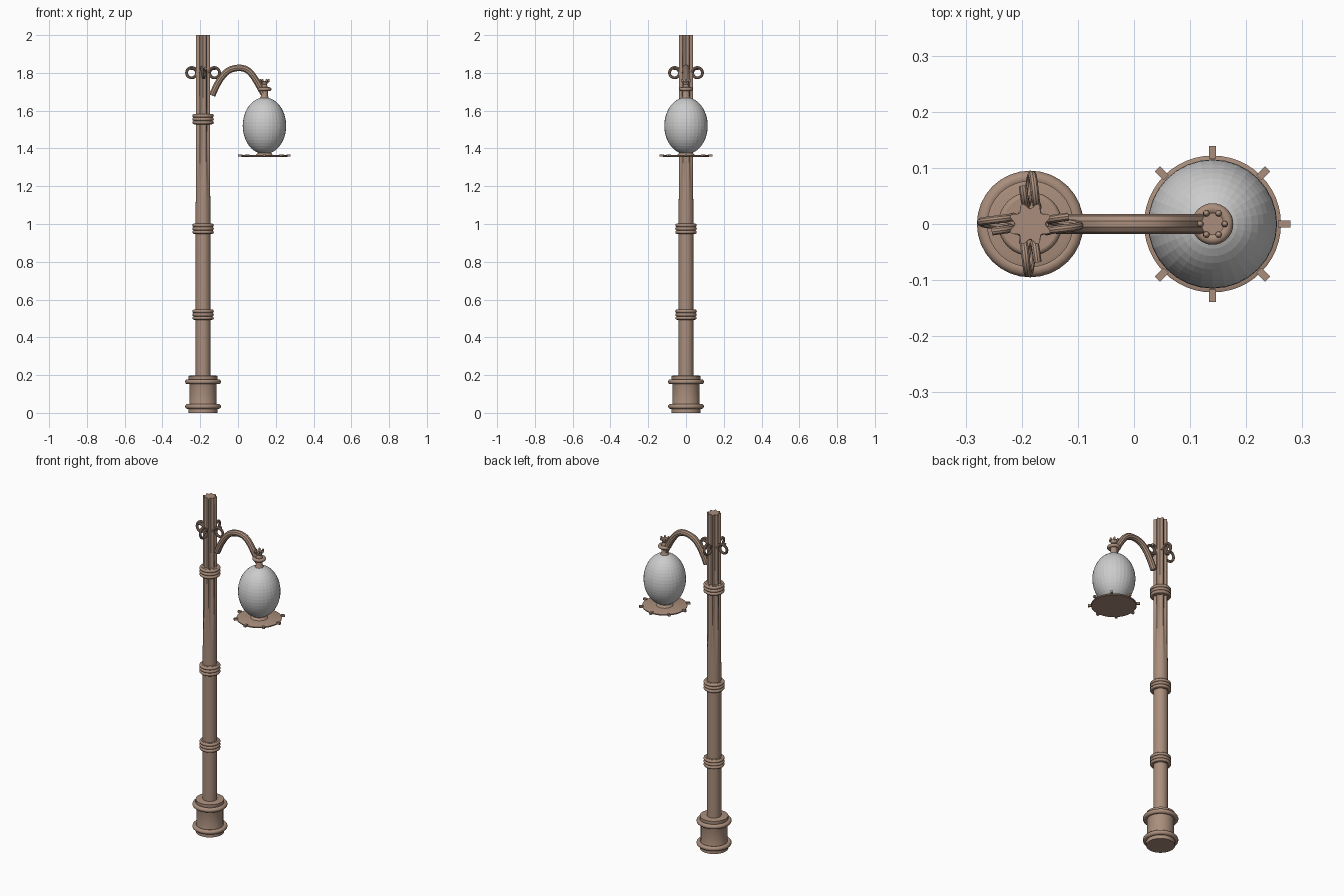
import bpy, bmesh, math
from math import sin, cos, pi

if "Cube" in bpy.data.objects:
    bpy.data.objects.remove(bpy.data.objects["Cube"])

PX, LX = -0.185, 0.14   # post and lamp axes

brown = bpy.data.materials.new("bronze")
brown.diffuse_color = (0.40, 0.27, 0.20, 1)
brown.use_nodes = True
brown.node_tree.nodes["Principled BSDF"].inputs["Base Color"].default_value = brown.diffuse_color


def finish(ob, name, mat=brown, smooth=True):
    ob.name = name
    if mat:
        ob.data.materials.append(mat)
    if smooth:
        bpy.ops.object.select_all(action='DESELECT')
        ob.select_set(True)
        bpy.context.view_layer.objects.active = ob
        bpy.ops.object.shade_smooth_by_angle(angle=math.radians(35))
    return ob


def skin(name, rings):
    """Capped surface through equal-sized rings of points."""
    bm = bmesh.new()
    loops = [[bm.verts.new(p) for p in r] for r in rings]
    n = len(loops[0])
    for a, b in zip(loops, loops[1:]):
        for i in range(n):
            j = (i + 1) % n
            bm.faces.new((a[i], a[j], b[j], b[i]))
    bm.faces.new(loops[0][::-1])
    bm.faces.new(loops[-1])
    me = bpy.data.meshes.new(name)
    bm.to_mesh(me)
    bm.free()
    ob = bpy.data.objects.new(name, me)
    bpy.context.collection.objects.link(ob)
    return finish(ob, name)


def lathe(name, x, profile, n=32):
    return skin(name, [[(x + r * cos(2 * pi * i / n), r * sin(2 * pi * i / n), z)
                        for i in range(n)] for r, z in profile])


def torus(name, x, z, outer, minor):
    bpy.ops.mesh.primitive_torus_add(location=(x, 0, z), major_radius=outer - minor,
                                     minor_radius=minor, major_segments=32, minor_segments=12)
    return finish(bpy.context.object, name)


def tube(name, pts, radius):
    cu = bpy.data.curves.new(name, 'CURVE')
    cu.dimensions = '3D'
    cu.bevel_depth = radius
    cu.bevel_resolution = 3
    cu.use_fill_caps = True
    cu.resolution_u = 5
    sp = cu.splines.new('NURBS')
    sp.points.add(len(pts) - 1)
    for p, c in zip(sp.points, pts):
        p.co = (*c, 1)
    sp.use_endpoint_u = True
    sp.order_u = 4
    ob = bpy.data.objects.new(name, cu)
    bpy.context.collection.objects.link(ob)
    bpy.ops.object.select_all(action='DESELECT')
    ob.select_set(True)
    bpy.context.view_layer.objects.active = ob
    bpy.ops.object.convert(target='MESH')
    return finish(bpy.context.object, name)


# Post: round below, eight flutes deepening toward the top
def post_ring(z, depth, n=64):
    ring = []
    for i in range(n):
        a = 2 * pi * i / n
        r = 0.039 - depth * (0.5 + 0.5 * cos(8 * a)) ** 0.8
        ring.append((PX + r * cos(a), r * sin(a), z))
    return ring


skin("post", [post_ring(z, d) for z, d in
              ((0.18, 0), (1.1, 0), (1.2, 0.002), (1.3, 0.006), (1.45, 0.01), (2.0, 0.012))])

# Base drum with two rolls
lathe("base", PX, [(0.077, 0), (0.077, 0.03), (0.072, 0.045), (0.072, 0.155),
                   (0.077, 0.17), (0.077, 0.195), (0.07, 0.197)])
for k, z in enumerate((0.034, 0.165)):
    torus(f"base_roll_{k}", PX, z, 0.095, 0.013)

# Triple collars on the post
for k, z in enumerate((0.52, 0.975, 1.555)):
    lathe(f"collar_{k}", PX, [(0.047, z - 0.028), (0.047, z + 0.028)])
    for j in (-1, 0, 1):
        torus(f"collar_ring_{k}_{j}", PX, z + j * 0.018, 0.057, 0.009)

# Four coiled scrolls around the post
for k in range(4):
    a = k * pi / 2
    pts = []
    for i in range(25):
        t = i / 24
        ang = pi + t * 2.6 * pi
        r = 0.030 - 0.006 * t
        u, w = 0.060 + r * cos(ang), -0.013 + 0.026 * t
        pts.append((PX + u * cos(a) - w * sin(a), u * sin(a) + w * cos(a),
                    1.80 - r * sin(ang)))
    tube(f"scroll_{k}", pts, 0.0075)

# Curved arm
tube("arm", [(-0.137, 0, 1.68), (-0.115, 0, 1.735), (-0.075, 0, 1.80), (-0.03, 0, 1.825),
             (0.03, 0, 1.83), (0.075, 0, 1.80), (0.11, 0, 1.735), (0.135, 0, 1.69)], 0.018)

# Lamp cap with a beaded crown
lathe("lamp_neck", LX, [(0.027, 1.658), (0.022, 1.67), (0.018, 1.68), (0.018, 1.725),
                        (0.013, 1.738), (0.018, 1.75), (0.02, 1.758)], 24)
torus("lamp_collar", LX, 1.714, 0.037, 0.010)
for k in range(6):
    a = k * pi / 3
    bpy.ops.mesh.primitive_uv_sphere_add(segments=10, ring_count=6, radius=0.006,
                                         location=(LX + 0.022 * cos(a), 0.022 * sin(a), 1.759))
    bpy.context.object.scale.z = 1.6
    finish(bpy.context.object, f"crown_bead_{k}")

# Egg-shaped globe
bpy.ops.mesh.primitive_uv_sphere_add(segments=32, ring_count=24, radius=1, location=(LX, 0, 1.52))
globe = bpy.context.object
globe.scale = (0.115, 0.115, 0.15)
finish(globe, "globe", None, False)

# Dish under the globe with eight tabs
lathe("dish", LX, [(0.119, 1.354), (0.122, 1.357), (0.122, 1.362), (0.117, 1.364)], 48)
lathe("dish_seat", LX, [(0.05, 1.36), (0.035, 1.376)])
for k in range(8):
    a = k * pi / 4
    bpy.ops.mesh.primitive_cube_add(size=1, rotation=(0, 0, a),
                                    location=(LX + 0.128 * cos(a), 0.128 * sin(a), 1.363))
    bpy.context.object.scale = (0.022, 0.013, 0.012)
    finish(bpy.context.object, f"dish_tab_{k}", smooth=False)
